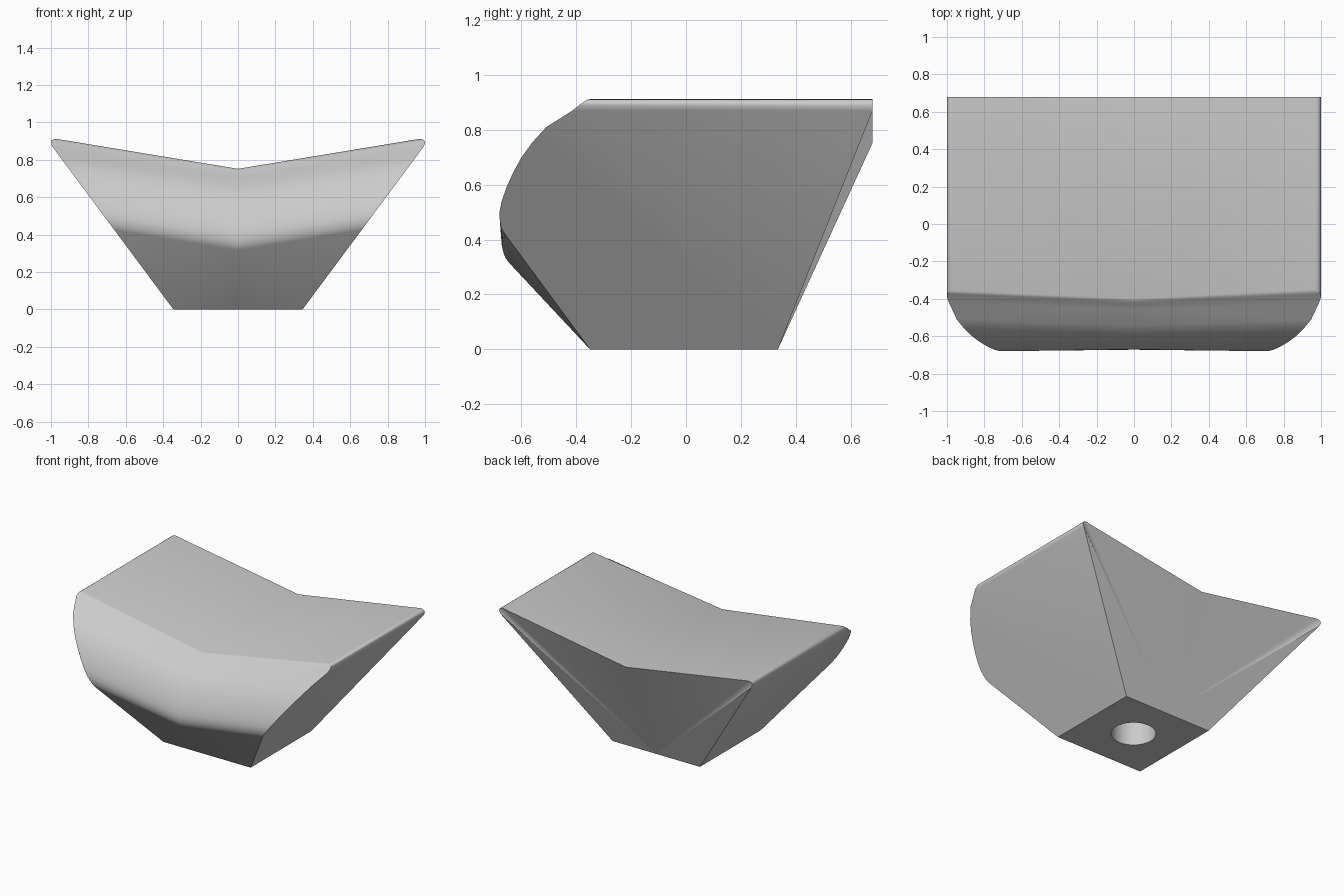
import bpy
import bmesh
import math

cube = bpy.data.objects.get("Cube")
if cube:
    bpy.data.objects.remove(cube, do_unlink=True)

# Material
grey = bpy.data.materials.new("light_grey")
grey.use_nodes = True
colour = (0.6, 0.6, 0.6, 1)
grey.diffuse_color = colour
grey.node_tree.nodes["Principled BSDF"].inputs["Base Color"].default_value = colour

BASE, BACK, V_SLOPE = 0.345, 0.68, 0.165

# Rounded tip of the wing (x, y, z), then the bulging front edge (y, z)
tip = [(0.97, -0.35, 0.912), (0.985, -0.36, 0.911), (0.996, -0.372, 0.903),
       (1.0, -0.39, 0.89), (0.992, -0.415, 0.87)]
front = [(-0.51, 0.81), (-0.56, 0.755), (-0.60, 0.70), (-0.63, 0.645),
         (-0.655, 0.59), (-0.672, 0.54), (-0.68, 0.50), (-0.679, 0.47),
         (-0.674, 0.445), (-0.664, 0.425)]
edge = tip + [(BASE + 0.744 * z, y, z) for y, z in front]
centre = [(0, y + 0.015 - 0.14 * (z - 0.45), z - V_SLOPE * x) for x, y, z in edge]

# Half of the block
bm = bmesh.new()
S = [bm.verts.new(p) for p in edge]
C = [bm.verts.new(p) for p in centre]
B = [bm.verts.new((x, BACK, z)) for x, y, z in tip]
top_back = bm.verts.new((0, BACK, centre[0][2]))
front_mid, front_corner, back_corner, back_mid = [
    bm.verts.new(p) for p in ((0, -0.35, 0), (BASE, -0.35, 0),
                              (BASE, 0.335, 0), (0, 0.335, 0))]


def face(*verts):
    bm.faces.new(verts)


for i in range(len(S) - 1):
    face(C[i], C[i + 1], S[i + 1], S[i])
for i in range(len(tip) - 1):
    face(S[i], S[i + 1], B[i + 1], B[i])
    face(back_mid, B[i], B[i + 1])
face(C[0], S[0], B[0], top_back)
face(*S[len(tip) - 1:], front_corner, back_corner, B[-1])
face(back_mid, top_back, B[0])
face(back_mid, B[-1], back_corner)
face(front_mid, front_corner, C[-1])
face(front_corner, S[-1], C[-1])
face(front_mid, back_mid, back_corner, front_corner)

# Mirror to the other side and close the seam
bmesh.ops.mirror(bm, geom=bm.verts[:] + bm.edges[:] + bm.faces[:],
                 axis="X", merge_dist=0.0001)
bmesh.ops.remove_doubles(bm, verts=bm.verts[:], dist=0.0001)
bmesh.ops.recalc_face_normals(bm, faces=bm.faces[:])
mesh = bpy.data.meshes.new("curved_block")
bm.to_mesh(mesh)
bm.free()
block = bpy.data.objects.new("curved_block", mesh)
bpy.context.collection.objects.link(block)
mesh.materials.append(grey)

# Round socket in the underside
bpy.ops.mesh.primitive_cylinder_add(vertices=48, radius=0.144, depth=0.7,
                                    location=(0, -0.005, 0))
cutter = bpy.context.object
cutter.name = "socket_cutter"
cutter.hide_render = True
cutter.data.materials.append(grey)
cut = block.modifiers.new("socket", "BOOLEAN")
cut.operation = "DIFFERENCE"
cut.solver = "EXACT"
cut.object = cutter

bpy.ops.object.select_all(action="DESELECT")
block.select_set(True)
bpy.context.view_layer.objects.active = block
bpy.ops.object.modifier_apply(modifier=cut.name)
bpy.data.objects.remove(cutter, do_unlink=True)
bpy.ops.object.shade_smooth_by_angle(angle=math.radians(42))
